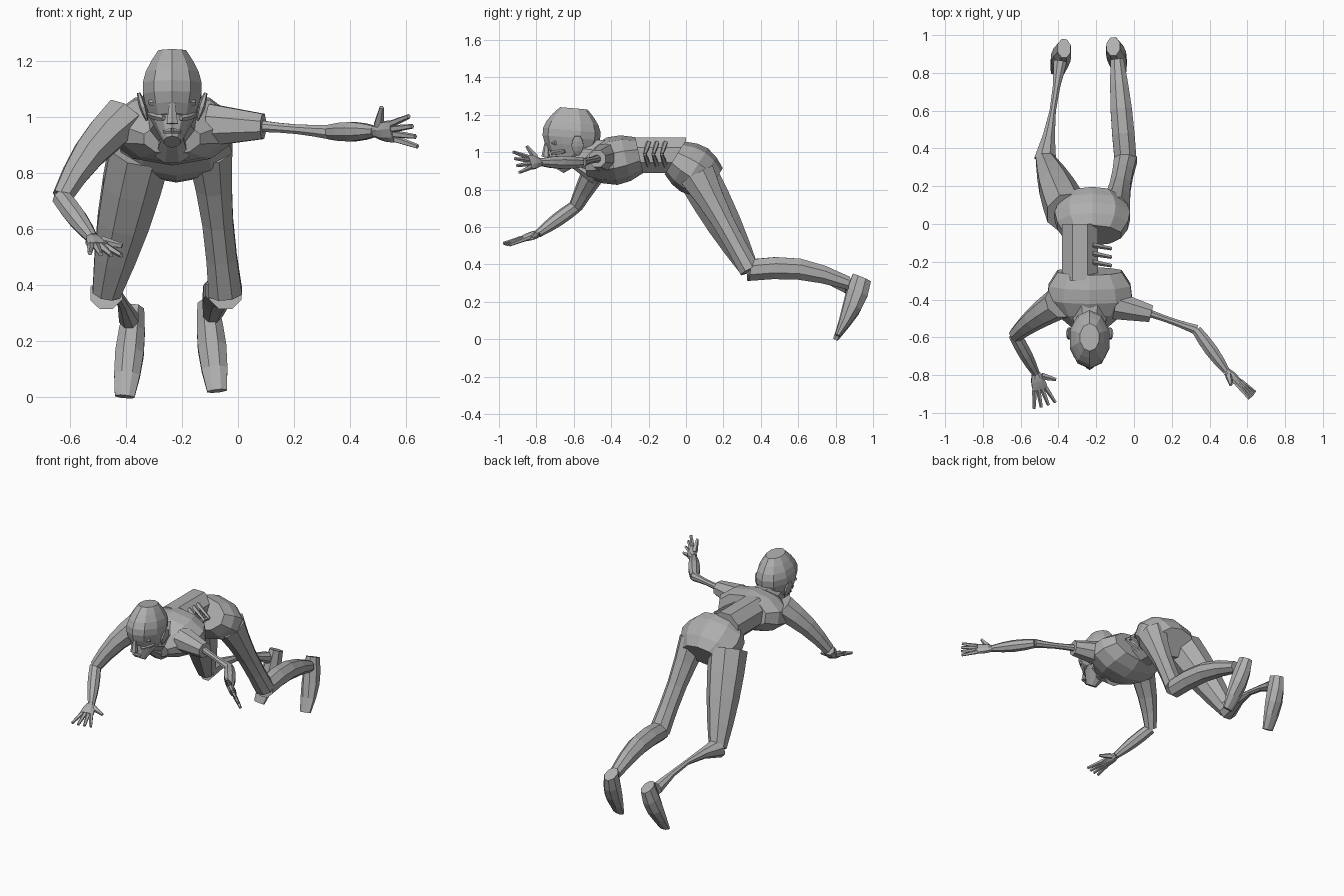
import bpy
import bmesh
from math import cos, sin, pi
from mathutils import Vector

start_cube = bpy.data.objects.get("Cube")
if start_cube:
    bpy.data.objects.remove(start_cube, do_unlink=True)

# One plain grey for the whole body
grey = bpy.data.materials.new("plain_grey")
grey.use_nodes = True
shade = 0.43
grey.diffuse_color = (shade, shade, shade, 1)
grey_shader = grey.node_tree.nodes["Principled BSDF"]
grey_shader.inputs["Base Color"].default_value = grey.diffuse_color

X, Y, Z = Vector((1, 0, 0)), Vector((0, 1, 0)), Vector((0, 0, 1))


def mix(start, end, t):
    return start + (end - start) * t


def limb(name, start, end, start_width, end_width, swell=0, depth=1,
         end_depth=None, bow=Vector(), ref=X, sides=8, steps=4):
    """Faceted tapering tube between two joints.

    swell widens or thins the middle, bow bends the middle sideways, and
    depth is the thickness across ref as a share of the width along ref.
    """
    if end_depth is None:
        end_depth = depth
    axis = (end - start).normalized()
    across = (ref - axis * ref.dot(axis)).normalized()
    through = axis.cross(across)
    flat_out = cos(pi / sides)
    bm = bmesh.new()
    rings = []
    for i in range(steps + 1):
        t = i / steps
        middle = sin(pi * t)
        centre = mix(start, end, t) + bow * middle
        width = (mix(start_width, end_width, t) + swell * middle) / flat_out
        thickness = width * mix(depth, end_depth, t)
        ring = []
        for k in range(sides):
            angle = 2 * pi * (k + .5) / sides
            ring.append(bm.verts.new(centre + across * width * cos(angle)
                                     + through * thickness * sin(angle)))
        rings.append(ring)
    for lower, upper in zip(rings, rings[1:]):
        for k in range(sides):
            following = (k + 1) % sides
            bm.faces.new((lower[k], lower[following], upper[following], upper[k]))
    bm.faces.new(rings[0])
    bm.faces.new(rings[-1])
    bmesh.ops.recalc_face_normals(bm, faces=bm.faces)
    mesh = bpy.data.meshes.new(name)
    bm.to_mesh(mesh)
    bm.free()
    mesh.materials.append(grey)
    part = bpy.data.objects.new(name, mesh)
    bpy.context.collection.objects.link(part)


def hand(label, wrist, forward, thumb_side):
    """Palm, four spread fingers and a thumb."""
    forward = forward.normalized()
    side = (thumb_side - forward * thumb_side.dot(forward)).normalized()
    knuckles = wrist + forward * .09
    limb(label + "_palm", wrist, knuckles, .022, .04, swell=.005,
         depth=.8, end_depth=.35, ref=side)
    fingers = ("little_finger", "ring_finger", "middle_finger", "index_finger")
    for n, finger in enumerate(fingers):
        spread = n - 1.5
        base = knuckles + side * spread * .02
        way = (forward + side * spread * .2).normalized()
        limb(f"{label}_{finger}", base, base + way * .1, .011, .007,
             ref=side, sides=5, steps=2)
    base = wrist + (forward + side) * .025
    way = (forward * .6 + side).normalized()
    limb(label + "_thumb", base, base + way * .08, .016, .007,
         ref=forward, sides=5, steps=2)


# Trunk: the left half of the waist is torn away between chest and hips
midline = X * -.235
chest_front = midline + Vector((0, -.54, .92))
chest_back = midline + Vector((0, -.25, .985))
waist_front = Vector((-.285, -.3, .985))
waist_back = waist_front + Y * .3
hips_front = Vector((-.22, -.06, .97))
hips_back = hips_front + Vector((0, .21, -.13))
limb("chest", chest_front, chest_back, .1, .17, swell=.09, depth=.55, sides=10)
limb("waist", waist_front, waist_back, .095, .095)
limb("hips", hips_front, hips_back, .15, .13, swell=.06, depth=.65, sides=10)

# Bare ribs in the torn side, each an upper and a lower half
rib_tip = Vector((-.12, -.22, .99))
for n in range(3):
    for half, rise in (("upper", 1), ("lower", -1)):
        root = rib_tip + Vector((-.1, .02, rise * .06))
        limb(f"rib_{n + 1}_{half}", root, rib_tip, .012, .008, ref=Y, sides=5)
    rib_tip = rib_tip + Y * .045

# Neck and throat
skull_base = midline + Vector((0, -.62, 1))
limb("neck", skull_base, midline + Vector((0, -.42, .96)), .06, .11)
limb("throat", skull_base + Vector((0, .02, -.06)), chest_front + Vector((0, .06, -.05)),
     .035, .06, depth=.7)

# Head: domed skull above a narrow jaw
crown = midline + Vector((0, -.6, 1.235))
chin = midline + Vector((0, -.69, .91))
limb("skull", crown, skull_base, .05, .08, swell=.04, depth=1.4, sides=10, steps=6)
limb("jaw", skull_base + Z * .03, chin, .09, .03, depth=1.3, sides=10)

# Face
brow = midline + Vector((0, -.745, 1.05))
nose_tip = brow + Vector((0, -.005, -.075))
limb("nose", brow, nose_tip, .01, .02, sides=6)
for label, out in (("left", X), ("right", -X)):
    brow_end = brow + out * .08 + Y * .05
    limb(label + "_brow", brow, brow_end, .009, .009, swell=.004, ref=Z, sides=6)
    limb(label + "_cheek", brow + out * .03 + Vector((0, .025, -.055)),
         brow_end + Vector((0, .05, -.04)), .008, .01, swell=.006, ref=Z, sides=6)
    limb(label + "_lip", nose_tip + Vector((0, .015, -.025)),
         nose_tip + out * .03 + Vector((0, .03, -.03)), .01, .005, ref=Z, sides=6)
    lobe = skull_base + out * .09 + Vector((0, .04, -.015))
    limb(label + "_ear", lobe, lobe + out * .03 + Z * .1, .01, .015,
         swell=.02, depth=.35, ref=Y, sides=6)

# Right arm, bent and reaching down
right_shoulder = Vector((-.4, -.42, 1))
right_elbow = Vector((-.63, -.59, .71))
right_wrist = Vector((-.52, -.79, .565))
limb("right_upper_arm", right_shoulder, right_elbow, .08, .035,
     bow=(Z - X) * .015, ref=Y)
limb("right_forearm", right_elbow, right_wrist, .033, .02, swell=.008, ref=Z)
hand("right", right_wrist, Vector((.05, -.18, -.06)), Vector((1, .2, -.1)))

# Left arm, stretched sideways with the upper arm worn to the bone
left_shoulder = Vector((-.1, -.43, .97))
left_stump = Vector((.09, -.475, .965))
left_elbow = Vector((.33, -.56, .945))
left_wrist = Vector((.49, -.78, .947))
limb("left_shoulder", left_shoulder, left_stump, .075, .045, ref=Z)
limb("left_upper_arm", left_stump, left_elbow, .02, .026, swell=-.006, ref=Z)
limb("left_forearm", left_elbow, left_wrist, .026, .019, swell=.012, ref=Z)
hand("left", left_wrist, Vector((.16, -.15, 0)), Vector((-.3, -.3, 1)))

# Legs: the left thigh is wasted and the right shin is bare bone
right_hip = Vector((-.35, .06, .88))
right_knee = Vector((-.47, .34, .37))
left_hip = Vector((-.1, .06, .88))
left_knee = Vector((-.045, .34, .37))
shin_bow = Z * .04
limb("right_thigh", right_hip, right_knee, .11, .05, swell=.012)
limb("left_thigh", left_hip, left_knee, .08, .06, swell=-.015, depth=1.2, end_depth=.9)
for label, knee, ankle, swell in (
        ("left", left_knee, Vector((-.09, .87, .3)), .01),
        ("right", right_knee, Vector((-.39, .86, .28)), -.03)):
    limb(label + "_shin", knee, ankle, .058, .035, swell, bow=shin_bow)
    # Foot hanging toes down, the ball turned outwards
    out = X if label == "left" else -X
    heel = ankle + Vector((0, .07, .03)) - out * .02
    toe = ankle + Vector((0, -.06, -.28)) + out * .015
    limb(label + "_foot", heel, toe, .035, .035, swell=.016,
         depth=1.5, end_depth=.4, bow=Y * .015)
